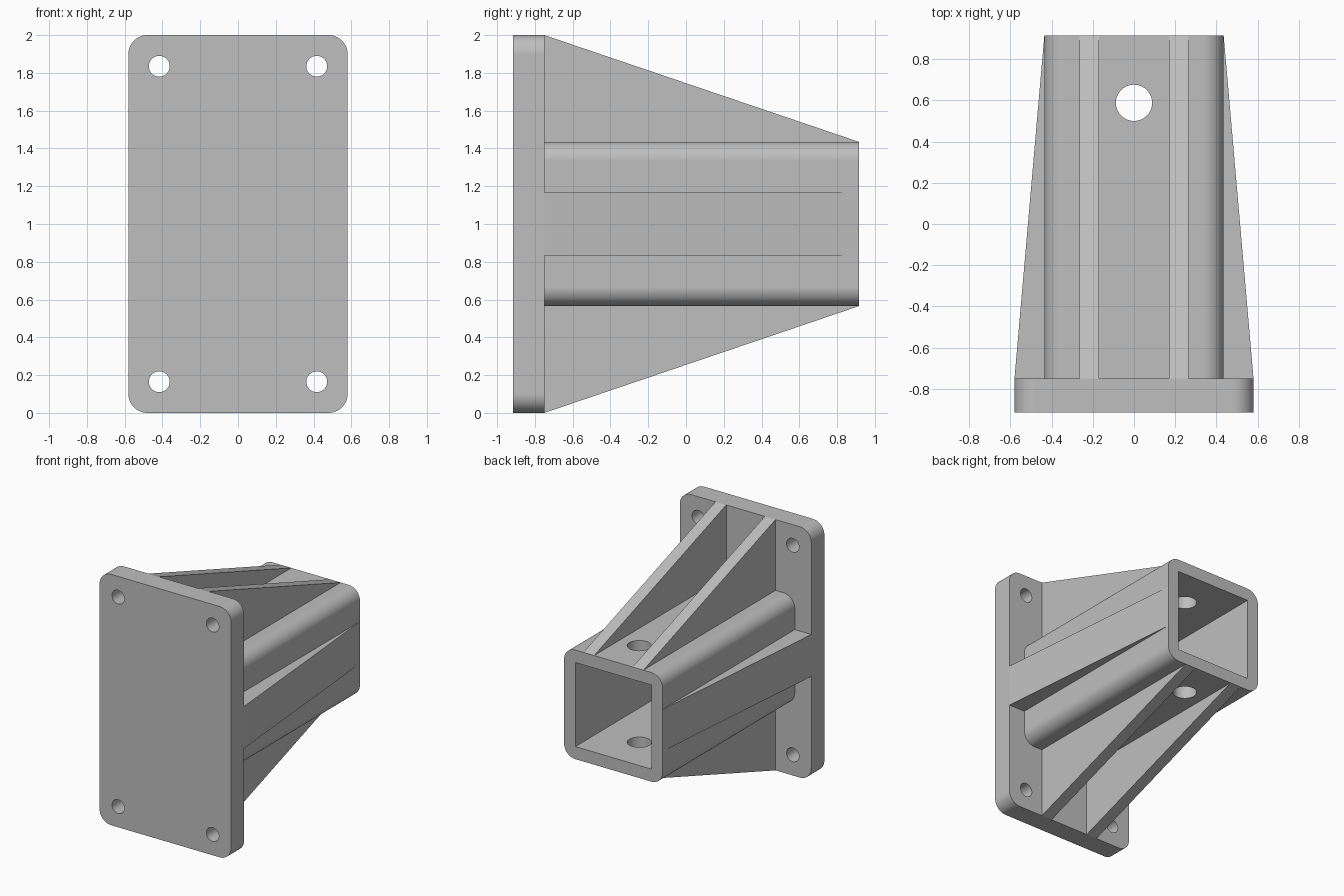
import bpy, bmesh, math
from mathutils import Vector

cube = bpy.data.objects.get("Cube")
if cube:
    bpy.data.objects.remove(cube, do_unlink=True)

# Main dimensions
FRONT, SEAT, END = -0.915, -0.75, 0.915     # y of plate front, plate back, tube end
PLATE_X, PLATE_Z = 0.58, 1.0                # plate half sizes
TUBE, BORE = 0.435, 0.335                   # tube half sizes
MID = 1.0                                   # height of the tube axis
ROUND = 0.1

grey = bpy.data.materials.new("grey")
grey.use_nodes = True
GREY = (0.52, 0.52, 0.52, 1)
grey.diffuse_color = GREY
grey.node_tree.nodes["Principled BSDF"].inputs["Base Color"].default_value = GREY


def prism(name, points, step):
    """Closed outline of 3D points, extruded by the vector step."""
    bm = bmesh.new()
    face = bm.faces.new([bm.verts.new(p) for p in points])
    out = bmesh.ops.extrude_face_region(bm, geom=[face])
    moved = [v for v in out["geom"] if isinstance(v, bmesh.types.BMVert)]
    bmesh.ops.translate(bm, verts=moved, vec=step)
    bmesh.ops.recalc_face_normals(bm, faces=bm.faces)
    mesh = bpy.data.meshes.new(name)
    bm.to_mesh(mesh)
    bm.free()
    mesh.materials.append(grey)
    obj = bpy.data.objects.new(name, mesh)
    bpy.context.collection.objects.link(obj)
    return obj


def rounded_bar(name, hx, hz, radius, y0, y1, segments=10):
    """Rounded rectangle in x and z, running along y."""
    points = []
    for corner, (sx, sz) in enumerate([(1, 1), (-1, 1), (-1, -1), (1, -1)]):
        for i in range(segments + 1):
            a = math.pi / 2 * (corner + i / segments)
            points.append((sx * (hx - radius) + radius * math.cos(a), y0,
                           MID + sz * (hz - radius) + radius * math.sin(a)))
    return prism(name, points, (0, y1 - y0, 0))


def round_cutter(centre, radius, axis, length):
    points = []
    for i in range(40):
        a = math.tau * i / 40
        c, s = radius * math.cos(a), radius * math.sin(a)
        offset = (c, 0, s) if axis.y else (c, s, 0)
        points.append(Vector(centre) + Vector(offset) - axis * length / 2)
    return prism("cutter", points, axis * length)


def cut(obj, cutter):
    cutter.hide_render = True
    mod = obj.modifiers.new("cut", "BOOLEAN")
    mod.operation, mod.solver, mod.object = "DIFFERENCE", "EXACT", cutter
    select(obj)
    bpy.ops.object.modifier_apply(modifier=mod.name)
    bpy.data.objects.remove(cutter, do_unlink=True)


def select(obj):
    bpy.ops.object.select_all(action="DESELECT")
    obj.select_set(True)
    bpy.context.view_layer.objects.active = obj


def smooth(obj):
    select(obj)
    bpy.ops.object.shade_smooth_by_angle(angle=math.radians(30))
    obj.modifiers.new("even_normals", "WEIGHTED_NORMAL").keep_sharp = True


# Mounting plate with four bolt holes
plate = rounded_bar("mounting_plate", PLATE_X, PLATE_Z, ROUND, FRONT, SEAT)
for sx in (-1, 1):
    for sz in (-1, 1):
        cut(plate, round_cutter((sx * 0.417, FRONT, MID + sz * 0.835), 0.055,
                                Vector((0, 1, 0)), 1))
smooth(plate)

# Square tube with a sharp-cornered bore and a vertical pin hole
tube = rounded_bar("square_tube", TUBE, TUBE, ROUND, SEAT, END)
bore = [(sx * BORE, SEAT - 0.1, MID + sz * BORE)
        for sx, sz in [(1, 1), (-1, 1), (-1, -1), (1, -1)]]
cut(tube, prism("cutter", bore, (0, END - SEAT + 0.2, 0)))
cut(tube, round_cutter((0, 0.588, MID), 0.088, Vector((0, 0, 1)), 2))
smooth(tube)

# Paired triangular ribs above and below the tube
for sz, level in ((1, "upper"), (-1, "lower")):
    for x, side in ((0.17, "left"), (-0.265, "right")):
        outline = [(x, SEAT, MID + sz * PLATE_Z), (x, END, MID + sz * TUBE),
                   (x, SEAT, MID + sz * TUBE)]
        prism(f"{level}_{side}_rib", outline, (0.095, 0, 0))

# One broad tapered rib on each side
for sx, side in ((1, "left"), (-1, "right")):
    z = MID - 0.167
    outline = [(sx * PLATE_X, SEAT, z), (sx * TUBE, END, z), (sx * TUBE, SEAT, z)]
    prism(f"{side}_side_rib", outline, (0, 0, 0.335))
